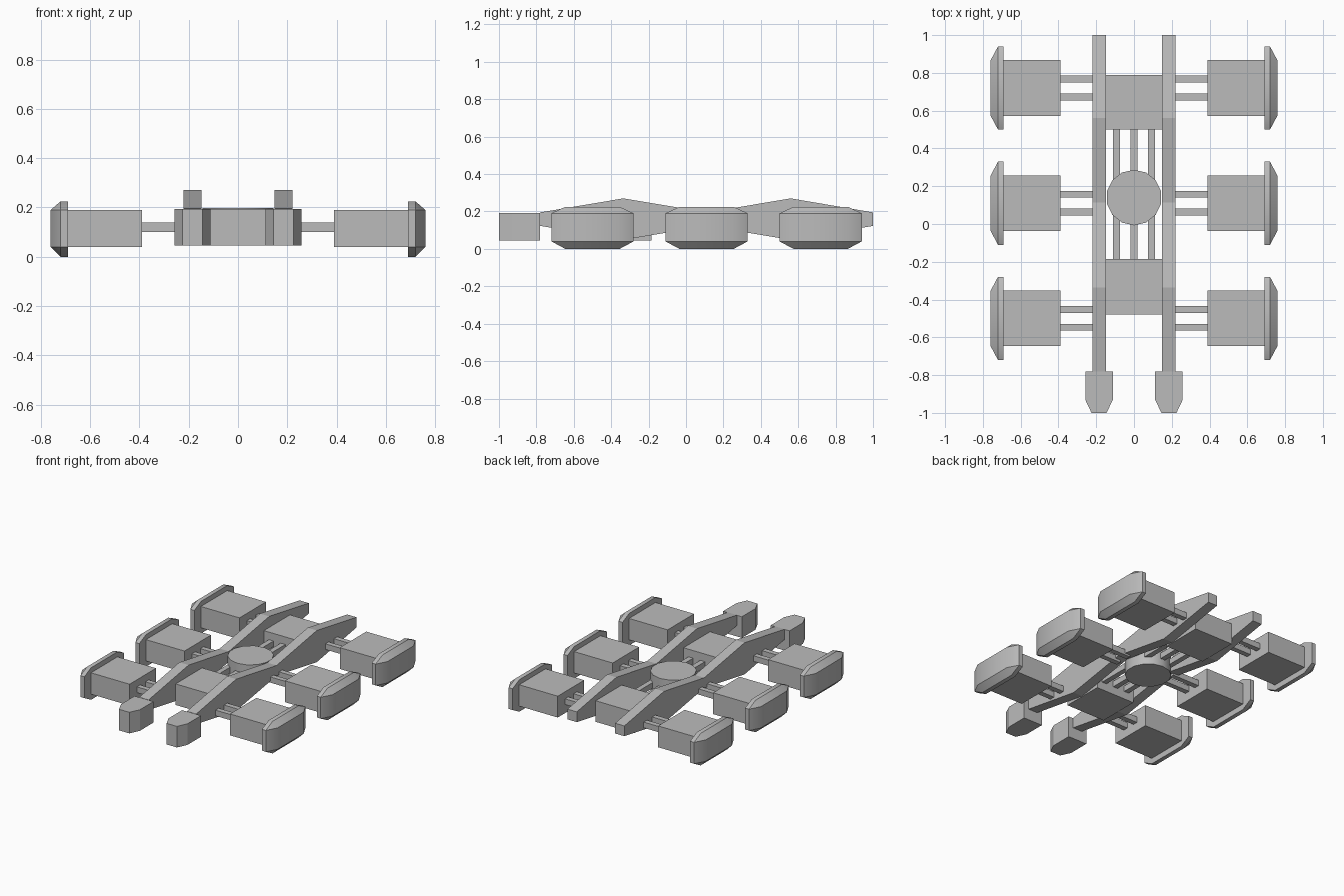
import bpy, bmesh
from mathutils import Matrix

cube = bpy.data.objects.get("Cube")
if cube:
    bpy.data.objects.remove(cube)

grey = bpy.data.materials.new("hull_grey")
grey.use_nodes = True
grey.diffuse_color = (0.5, 0.5, 0.5, 1)
grey.node_tree.nodes["Principled BSDF"].inputs["Base Color"].default_value = (0.5, 0.5, 0.5, 1)


def finish(name, bm, smooth=False):
    bmesh.ops.recalc_face_normals(bm, faces=bm.faces)
    mesh = bpy.data.meshes.new(name)
    bm.to_mesh(mesh)
    bm.free()
    mesh.materials.append(grey)
    obj = bpy.data.objects.new(name, mesh)
    bpy.context.collection.objects.link(obj)
    if smooth:
        bpy.ops.object.select_all(action='DESELECT')
        obj.select_set(True)
        bpy.context.view_layer.objects.active = obj
        bpy.ops.object.shade_smooth_by_angle()
    return obj


def box(name, x, y, z):
    bm = bmesh.new()
    bmesh.ops.create_cube(bm, size=1)
    for v in bm.verts:
        v.co = [(a + b) / 2 + c * (b - a) for (a, b), c in zip((x, y, z), v.co)]
    return finish(name, bm)


def prism(name, start, depth):
    """Extrude an outline of 3D points along a vector."""
    bm = bmesh.new()
    face = bm.faces.new([bm.verts.new(p) for p in start])
    top = bmesh.ops.extrude_face_region(bm, geom=[face])["geom"]
    bmesh.ops.translate(bm, vec=depth, verts=[g for g in top if isinstance(g, bmesh.types.BMVert)])
    return finish(name, bm)


def end_cap(name, side, cy):
    """Shield plate: octagonal flange with a bevelled outer face."""
    bm = bmesh.new()
    for sy in (-1, 1):
        for near, far in ((0.04, 0), (0.19, 0.225)):
            for x in (0.69, 0.72):
                bm.verts.new((side * x, cy + sy * 0.22, near))
                bm.verts.new((side * x, cy + sy * 0.145, far))
            bm.verts.new((side * 0.76, cy + sy * 0.145, near))
    bmesh.ops.convex_hull(bm, input=bm.verts)
    bmesh.ops.dissolve_limit(bm, angle_limit=0.02, verts=bm.verts, edges=bm.edges)
    return finish(name, bm, smooth=True)


BODY_Z = (0.045, 0.193)
ROD_Z = (0.1, 0.14)
ROD = 0.018

for side, label in ((-1, "right"), (1, "left")):
    # Side pods: block, shield plate and two struts each
    for cy, row in ((-0.5, "front"), (0.11, "middle"), (0.72, "rear")):
        tag = f"{row}_{label}"
        box(f"pod_{tag}", sorted((side * 0.39, side * 0.69)), (cy - 0.147, cy + 0.147), (0.04, 0.19))
        end_cap(f"shield_{tag}", side, cy)
        for i, off in enumerate((-0.047, 0.047)):
            box(f"strut_{tag}_{i}", sorted((side * 0.18, side * 0.39)),
                (cy + off - ROD, cy + off + ROD), ROD_Z)

    # Long rail with two humps
    x0 = side * 0.185 - 0.036
    top = [(-0.78, 0.195), (-0.335, 0.27), (0.113, 0.195), (0.56, 0.27), (1, 0.195)]
    outline = top + [(y, 0.318 - z) for y, z in reversed(top)]
    prism(f"rail_{label}", [(x0, y, z) for y, z in outline], (0.072, 0, 0))

    # Tapered nose on the rail
    half = [(0.073, -0.78), (0.073, -0.93), (0.04, -1)]
    plan = half + [(-x, y) for x, y in reversed(half)]
    prism(f"nose_{label}", [(side * 0.185 + x, y, BODY_Z[0]) for x, y in plan],
          (0, 0, BODY_Z[1] - BODY_Z[0]))

# Cross blocks between the rails
for name, y in (("front_block", (-0.48, -0.185)), ("rear_block", (0.5, 0.79))):
    box(name, (-0.15, 0.15), y, BODY_Z)

# Lengthwise rods
for i, x in enumerate((-0.092, 0, 0.092)):
    box(f"center_rod_{i}", (x - ROD, x + ROD), (-0.185, 0.5), ROD_Z)

# Central drum
bm = bmesh.new()
bmesh.ops.create_cone(bm, cap_ends=True, segments=14, radius1=0.147, radius2=0.147, depth=0.15,
                      matrix=Matrix.Translation((0, 0.14, 0.122)))
finish("center_drum", bm, smooth=True)
